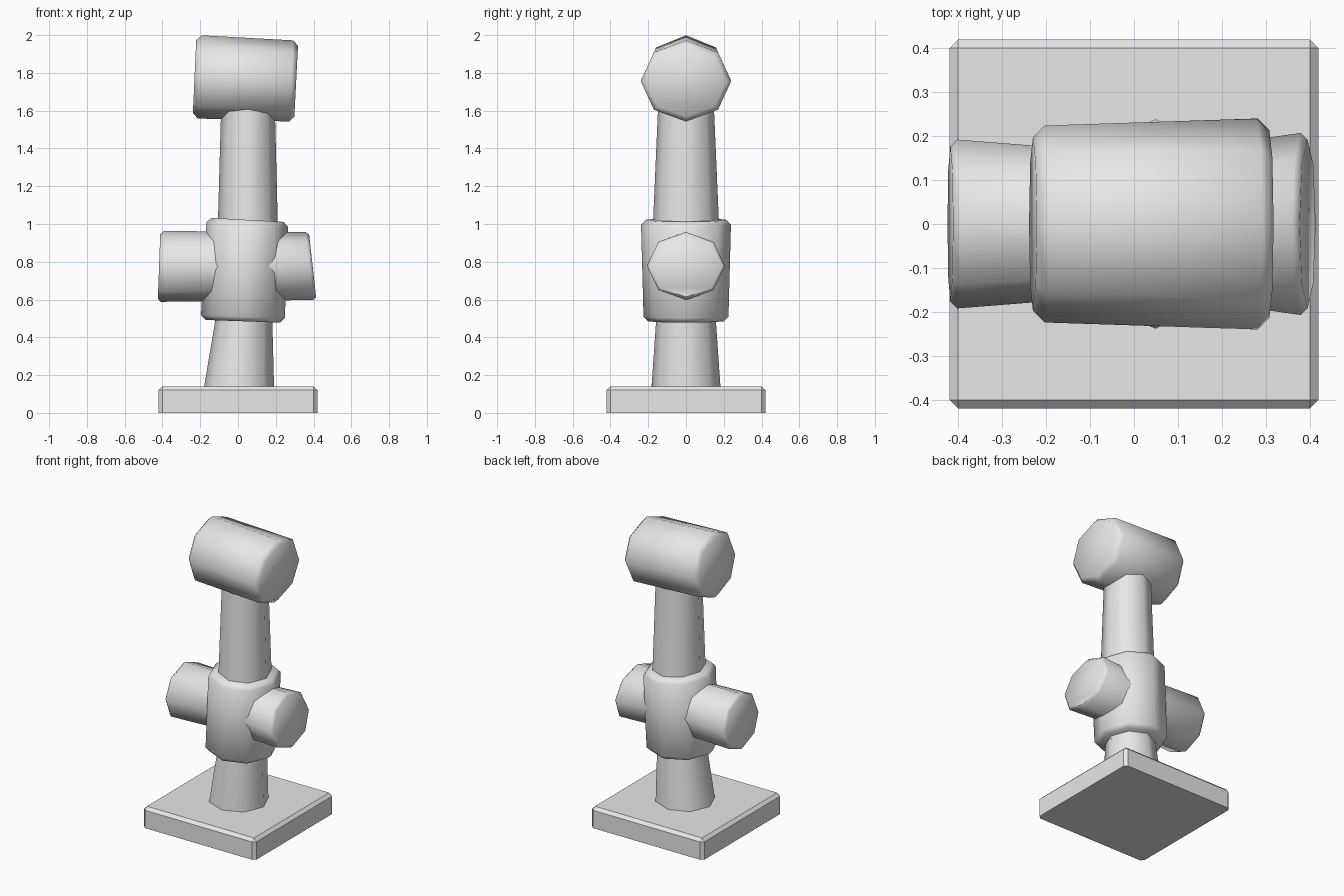
import bpy, bmesh, math
from mathutils import Vector

if "Cube" in bpy.data.objects:
    bpy.data.objects.remove(bpy.data.objects["Cube"])

grey = bpy.data.materials.new("light grey")
grey.diffuse_color = (0.8, 0.8, 0.8, 1)
grey.use_nodes = True
grey.node_tree.nodes["Principled BSDF"].inputs["Base Color"].default_value = grey.diffuse_color


def finish(name, bm):
    bmesh.ops.recalc_face_normals(bm, faces=bm.faces)
    mesh = bpy.data.meshes.new(name)
    bm.to_mesh(mesh)
    bm.free()
    mesh.materials.append(grey)
    ob = bpy.data.objects.new(name, mesh)
    bpy.context.collection.objects.link(ob)
    return ob


def tube(name, rings, bevel=0.0):
    """Eight-sided loft; each ring is (centre, u half-axis, v half-axis)."""
    rings = [tuple(Vector(p) for p in r) for r in rings]
    if bevel:
        axis = (rings[-1][0] - rings[0][0]).normalized()

        def cap(r, sign):
            c, u, v = r
            small = (c, u - u.normalized() * bevel, v - v.normalized() * bevel)
            return small, (c + axis * bevel * sign, u, v)
        s0, f0 = cap(rings[0], 1)
        s1, f1 = cap(rings[-1], -1)
        rings = [s0, f0] + rings[1:-1] + [f1, s1]
    bm = bmesh.new()
    loops = []
    for c, u, v in rings:
        angles = [math.tau * i / 8 for i in range(8)]
        loops.append([bm.verts.new(c + u * math.cos(a) + v * math.sin(a)) for a in angles])
    for a, b in zip(loops, loops[1:]):
        for i in range(8):
            j = (i + 1) % 8
            bm.faces.new((a[i], a[j], b[j], b[i]))
    bm.faces.new(loops[0])
    bm.faces.new(loops[-1])
    ob = finish(name, bm)
    bpy.ops.object.select_all(action='DESELECT')
    ob.select_set(True)
    bpy.context.view_layer.objects.active = ob
    bpy.ops.object.shade_smooth_by_angle(angle=math.radians(50))
    return ob


# Square base plate, bevelled except along the bottom
bm = bmesh.new()
bmesh.ops.create_cube(bm, size=1)
for v in bm.verts:
    v.co = Vector((v.co.x * 0.84, v.co.y * 0.84, (v.co.z + 0.5) * 0.14))
edges = [e for e in bm.edges if max(v.co.z for v in e.verts) > 0.1]
bmesh.ops.bevel(bm, geom=edges, offset=0.02, segments=1, affect='EDGES')
finish("base_plate", bm)

# Tapered posts below and above the collar
tube("lower_post", [((0.005, 0, 0.13), (0.186, 0, 0), (0, 0.183, 0)),
                    ((0.035, 0, 0.55), (0.145, 0, 0), (0, 0.154, 0))])
tube("upper_post", [((0.052, 0, 0.95), (0.16, 0, 0), (0, 0.177, 0)),
                    ((0.053, 0, 1.66), (0.141, 0, 0), (0, 0.146, 0))])

# Collar around the post
tube("collar", [((0.025, 0, 0.485), (0.222, 0, -0.008), (0, 0.225, 0)),
                ((0.05, 0, 1.022), (0.216, 0, -0.012), (0, 0.238, 0))], 0.025)

# Cross bar with flared ends
tube("cross_bar", [((-0.418, 0, 0.775), (0, 0.192, 0), (0.007, 0, 0.187)),
                   ((0.03, 0, 0.777), (0, 0.158, 0), (0, 0, 0.184)),
                   ((0.395, 0, 0.778), (0, 0.207, 0), (-0.02, 0, 0.18))], 0.016)

# Head drum, leaning down to the right
tube("head", [((-0.23, 0, 1.78), (0, 0.224, 0), (0.01, 0, 0.22)),
              ((0.308, 0, 1.756), (0, 0.24, 0), (0.011, 0, 0.215))], 0.027)
